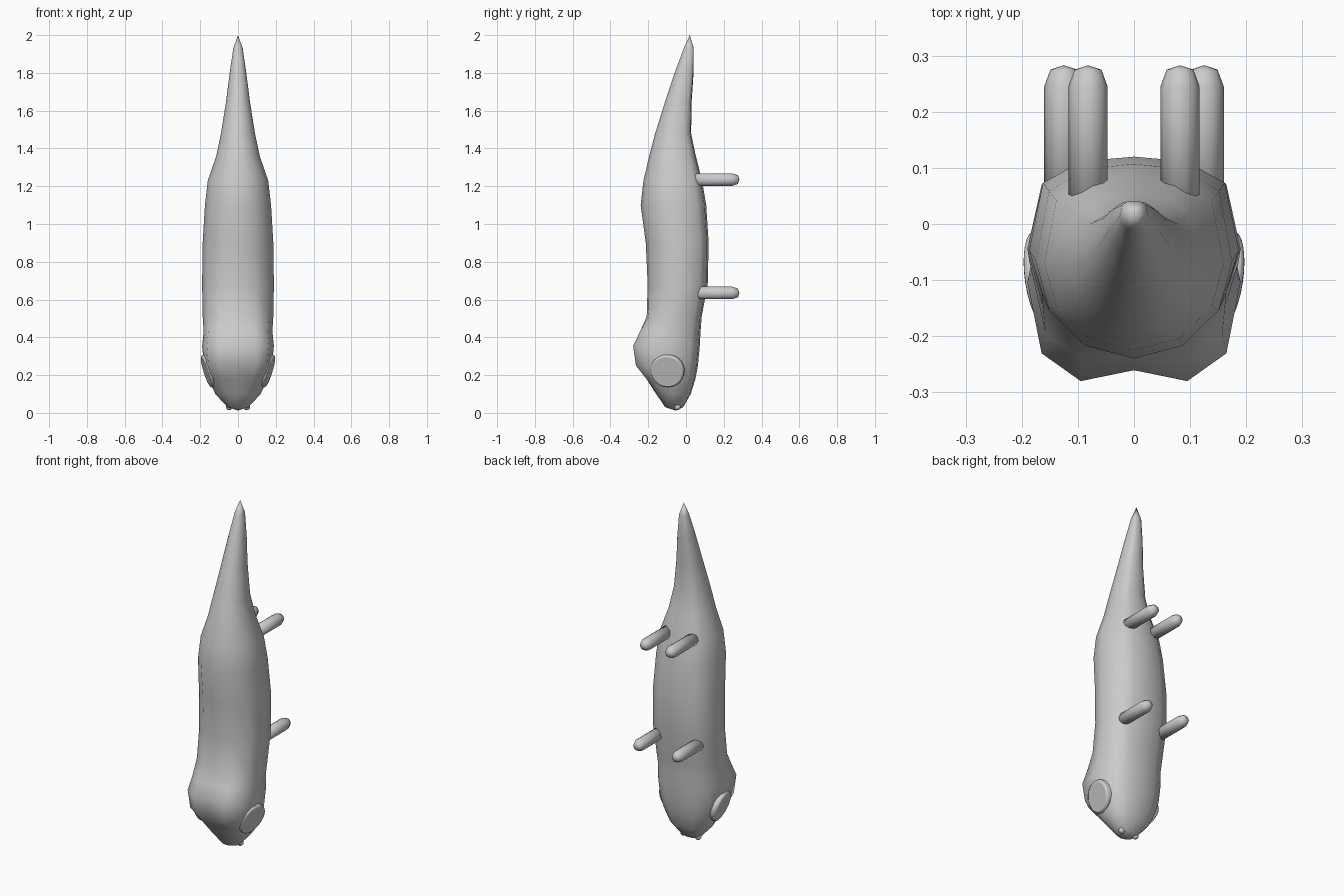
import bpy, bmesh, math
from mathutils import Vector

if "Cube" in bpy.data.objects:
    bpy.data.objects.remove(bpy.data.objects["Cube"])


def loft(name, rings, start, end):
    """Skin a list of point rings, closed by a tip at each end."""
    bm = bmesh.new()
    vs = [[bm.verts.new(p) for p in r] for r in rings]
    n = len(rings[0])
    for a, b in zip(vs, vs[1:]):
        for i in range(n):
            j = (i + 1) % n
            bm.faces.new((a[i], a[j], b[j], b[i]))
    for ring, tip in ((vs[0], start), (vs[-1], end)):
        t = bm.verts.new(tip)
        for i in range(n):
            bm.faces.new((ring[i], ring[(i + 1) % n], t))
    bmesh.ops.recalc_face_normals(bm, faces=bm.faces)
    me = bpy.data.meshes.new(name)
    bm.to_mesh(me)
    bm.free()
    for p in me.polygons:
        p.use_smooth = True
    ob = bpy.data.objects.new(name, me)
    bpy.context.collection.objects.link(ob)
    return ob


# Body sections: height, front y, back y, half width, brow amount
SECTIONS = [
    (0.03, -0.11, -0.015, 0.055, 0), (0.10, -0.16, 0.025, 0.12, 0.2),
    (0.18, -0.215, 0.05, 0.157, 0.7), (0.25, -0.265, 0.063, 0.18, 1),
    (0.355, -0.28, 0.073, 0.19, 1), (0.43, -0.248, 0.077, 0.182, 0.8),
    (0.51, -0.213, 0.083, 0.187, 0.3), (0.68, -0.203, 0.115, 0.19, 0),
    (0.90, -0.213, 0.12, 0.187, 0), (1.10, -0.24, 0.107, 0.175, 0),
    (1.23, -0.225, 0.085, 0.16, 0), (1.36, -0.195, 0.052, 0.115, 0),
    (1.48, -0.163, 0.027, 0.09, 0), (1.65, -0.11, 0.03, 0.063, 0),
    (1.80, -0.06, 0.04, 0.044, 0), (1.93, -0.012, 0.041, 0.025, 0),
]


def section(z, front, back, hw, brow):
    mid, half = (front + back) / 2, (back - front) / 2
    belly = [1, 0.95, 0.72, 0]
    face = [1 - 0.11 * brow, 0.866 + 0.134 * brow, 0.5 + 0.22 * brow, 0]
    pts = []
    for i in range(12):
        a = i * math.pi / 6
        k = min(i % 6, 6 - i % 6)
        y = half * belly[k] if math.cos(a) > 0 else -half * face[k]
        pts.append((hw * math.sin(a), mid + y, z))
    return pts


loft("body", [section(*s) for s in SECTIONS], (0, -0.055, 0.012), (0, 0.02, 2.0))

# Four short legs
for side in (-1, 1):
    for label, x, y0, z in (("rear", 0.082, 0.02, 1.235), ("front", 0.125, 0.02, 0.635)):
        def ring(y, r):
            return [(side * x + r * math.cos(t * math.pi / 5), y,
                     z + r * math.sin(t * math.pi / 5)) for t in range(10)]
        loft(f"{label}_leg", [ring(y0, 0.035), ring(0.245, 0.035), ring(0.275, 0.024)],
             (side * x, y0, z), (side * x, 0.283, z))

for side in (-1, 1):
    # Flat disc eyes with bevelled rims
    normal = Vector((side * 0.93, -0.14, -0.29)).normalized()
    bpy.ops.mesh.primitive_cylinder_add(vertices=24, radius=0.09, depth=0.06,
                                        location=Vector((side * 0.165, -0.1, 0.22)) - normal * 0.024)
    eye = bpy.context.object
    eye.name = "eye"
    eye.rotation_euler = normal.to_track_quat('Z', 'Y').to_euler()
    bev = eye.modifiers.new("rim", 'BEVEL')
    bev.width, bev.segments = 0.01, 2
    bpy.ops.object.shade_smooth_by_angle()
    # Nostrils
    bpy.ops.mesh.primitive_uv_sphere_add(segments=10, ring_count=6, radius=0.018,
                                         location=(side * 0.047, -0.045, 0.032))
    bpy.context.object.name = "nostril"
    bpy.ops.object.shade_smooth()
